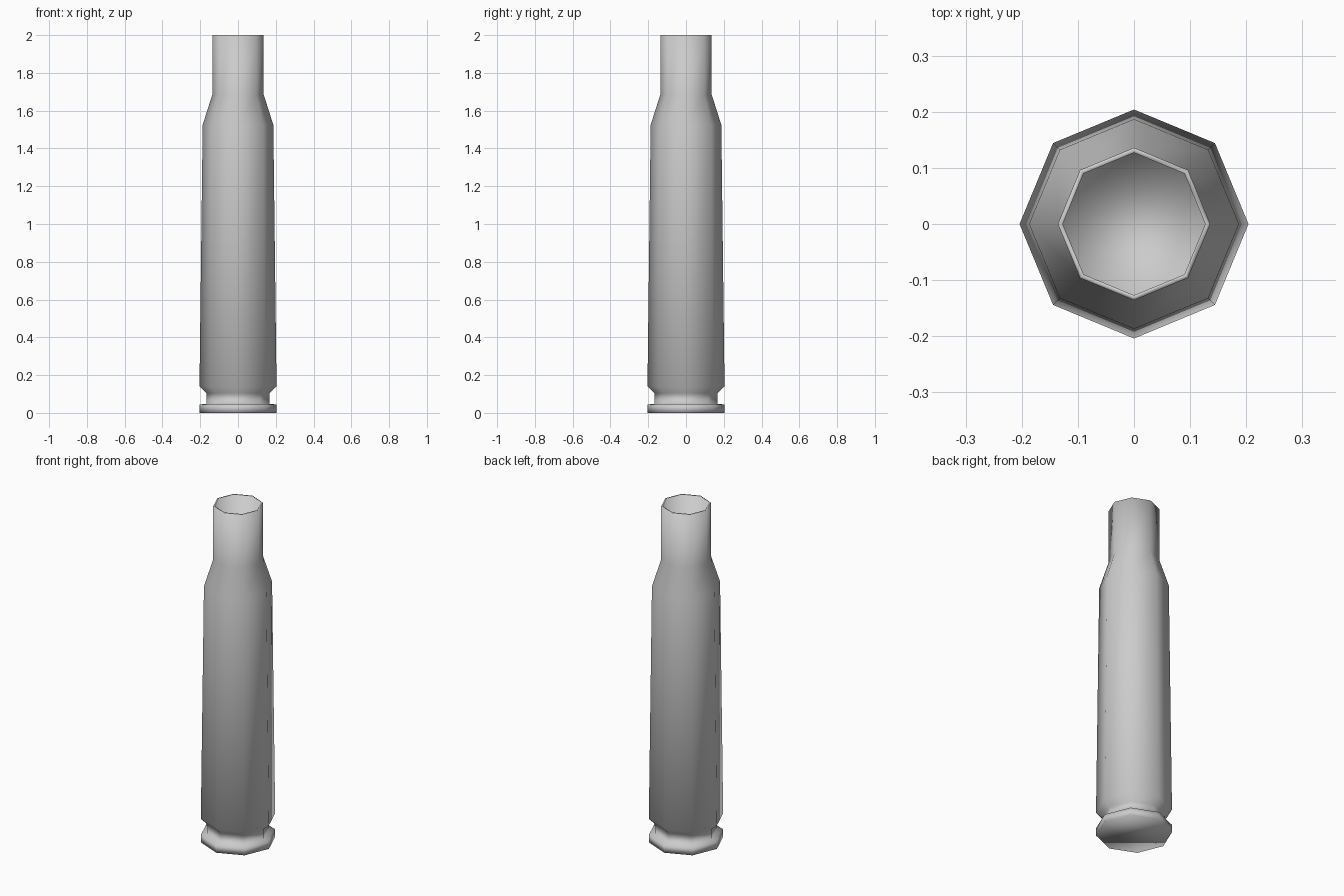
import bpy, bmesh, math

if "Cube" in bpy.data.objects:
    bpy.data.objects.remove(bpy.data.objects["Cube"])

SIDES = 8

# Profile (radius, height): rim, extractor groove, tapered body, shoulder, neck, lip, bore
PROFILE = [
    (0.204, 0.0), (0.204, 0.045),
    (0.167, 0.047), (0.167, 0.105),
    (0.204, 0.14), (0.187, 1.525),
    (0.136, 1.685), (0.136, 2.0),
    (0.127, 2.0), (0.127, 0.2),
]


def lathe(name, profile, sides):
    """Spin a profile about z into a closed, smooth-shaded solid."""
    bm = bmesh.new()
    rings = []
    for r, z in profile:
        rings.append([bm.verts.new((r * math.cos(2 * math.pi * i / sides),
                                    r * math.sin(2 * math.pi * i / sides), z))
                      for i in range(sides)])
    for low, high in zip(rings, rings[1:]):
        for i in range(sides):
            j = (i + 1) % sides
            bm.faces.new((low[i], low[j], high[j], high[i]))
    # Base of the rim and floor of the bore
    bm.faces.new(list(reversed(rings[0])))
    bm.faces.new(rings[-1])
    for f in bm.faces:
        f.smooth = True
    mesh = bpy.data.meshes.new(name)
    bm.to_mesh(mesh)
    bm.free()
    obj = bpy.data.objects.new(name, mesh)
    bpy.context.collection.objects.link(obj)
    return obj


# Hollow bottleneck casing
lathe("cartridge_case", PROFILE, SIDES)
